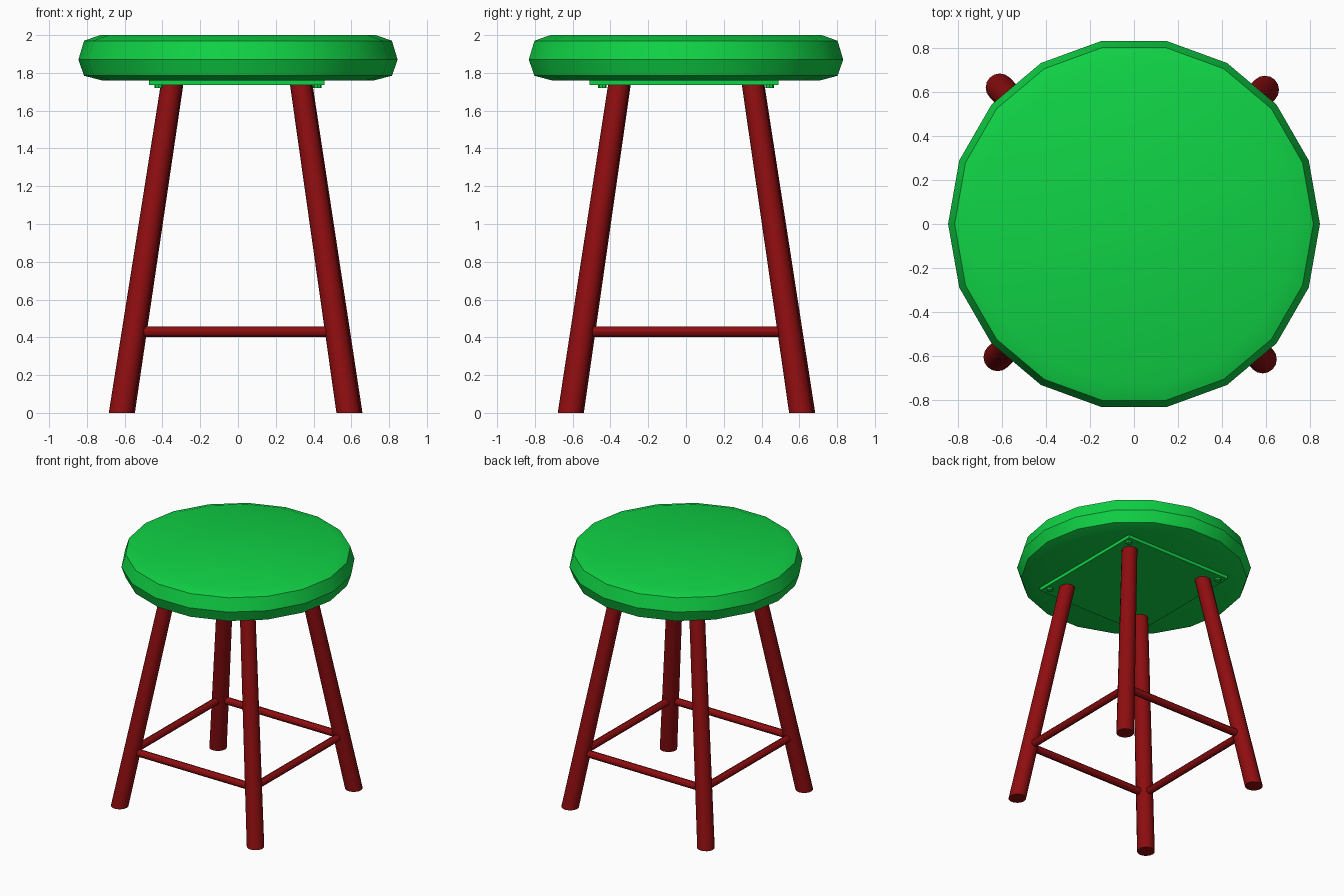
import bpy, bmesh, math
from mathutils import Vector

if "Cube" in bpy.data.objects:
    bpy.data.objects.remove(bpy.data.objects["Cube"], do_unlink=True)


def make_material(name, rgb):
    mat = bpy.data.materials.new(name)
    mat.use_nodes = True
    colour = (*rgb, 1)
    mat.diffuse_color = colour
    mat.node_tree.nodes["Principled BSDF"].inputs["Base Color"].default_value = colour
    return mat


green = make_material("green", (0.005, 0.65, 0.06))
red = make_material("dark red", (0.27, 0.004, 0.005))


def finish(bm, name, mat, smooth=True):
    bmesh.ops.recalc_face_normals(bm, faces=bm.faces)
    mesh = bpy.data.meshes.new(name)
    bm.to_mesh(mesh)
    bm.free()
    mesh.materials.append(mat)
    obj = bpy.data.objects.new(name, mesh)
    bpy.context.collection.objects.link(obj)
    if smooth:
        bpy.ops.object.select_all(action="DESELECT")
        obj.select_set(True)
        bpy.context.view_layer.objects.active = obj
        bpy.ops.object.shade_smooth_by_angle(angle=math.radians(30))
    return obj


def stack_rings(name, mat, rings, sides):
    """Join level rings, each (centre, radius), into a capped solid."""
    bm = bmesh.new()
    loops = []
    for centre, radius in rings:
        loops.append([bm.verts.new(Vector(centre) + radius * Vector((math.cos(a), math.sin(a), 0)))
                      for a in (math.tau * i / sides for i in range(sides))])
    for low, high in zip(loops, loops[1:]):
        for i in range(sides):
            j = (i + 1) % sides
            bm.faces.new((low[i], low[j], high[j], high[i]))
    bm.faces.new(loops[0])
    bm.faces.new(loops[-1])
    return finish(bm, name, mat)


def rod(name, mat, start, end, radius, sides=12):
    start, end = Vector(start), Vector(end)
    axis = end - start
    bm = bmesh.new()
    bmesh.ops.create_cone(bm, cap_ends=True, segments=sides, radius1=radius,
                          radius2=radius, depth=axis.length)
    obj = finish(bm, name, mat)
    obj.location = (start + end) / 2
    obj.rotation_euler = axis.to_track_quat("Z", "Y").to_euler()
    return obj


# Cushioned seat with a faceted rim
profile = [(0.72, 1.76), (0.815, 1.785), (0.845, 1.87), (0.815, 1.97), (0.73, 2.0)]
stack_rings("seat", green, [((0, 0, z), r) for r, z in profile], 18)

# Mounting plate under the seat
bm = bmesh.new()
bmesh.ops.create_cube(bm, size=1)
bmesh.ops.scale(bm, vec=(0.93, 1.0, 0.035), verts=bm.verts)
bmesh.ops.translate(bm, vec=(-0.007, -0.01, 1.7525), verts=bm.verts)
finish(bm, "mounting_plate", green, smooth=False)

# Splayed legs, in order around the stool, with plate screws beside them
feet = {
    "front_right": (-0.62, -0.605),
    "front_left": (0.585, -0.615),
    "back_left": (0.595, 0.61),
    "back_right": (-0.61, 0.62),
}
joints = []
for corner, (x, y) in feet.items():
    foot = Vector((x, y, 0))
    top = Vector((x * 0.565, y * 0.575, 1.75))
    stack_rings(corner + "_leg", red, [(foot, 0.064), (top, 0.057)], 16)
    joints.append(foot.lerp(top, 0.43 / 1.75))
    sx, sy = math.copysign(0.42, x), math.copysign(0.443, y)
    rod(corner + "_screw", green, (sx, sy, 1.72), (sx, sy, 1.75), 0.023, 8)

# Stretchers linking neighbouring legs
for i, side in enumerate(("front", "left", "back", "right")):
    rod(side + "_stretcher", red, joints[i], joints[(i + 1) % 4], 0.028)
